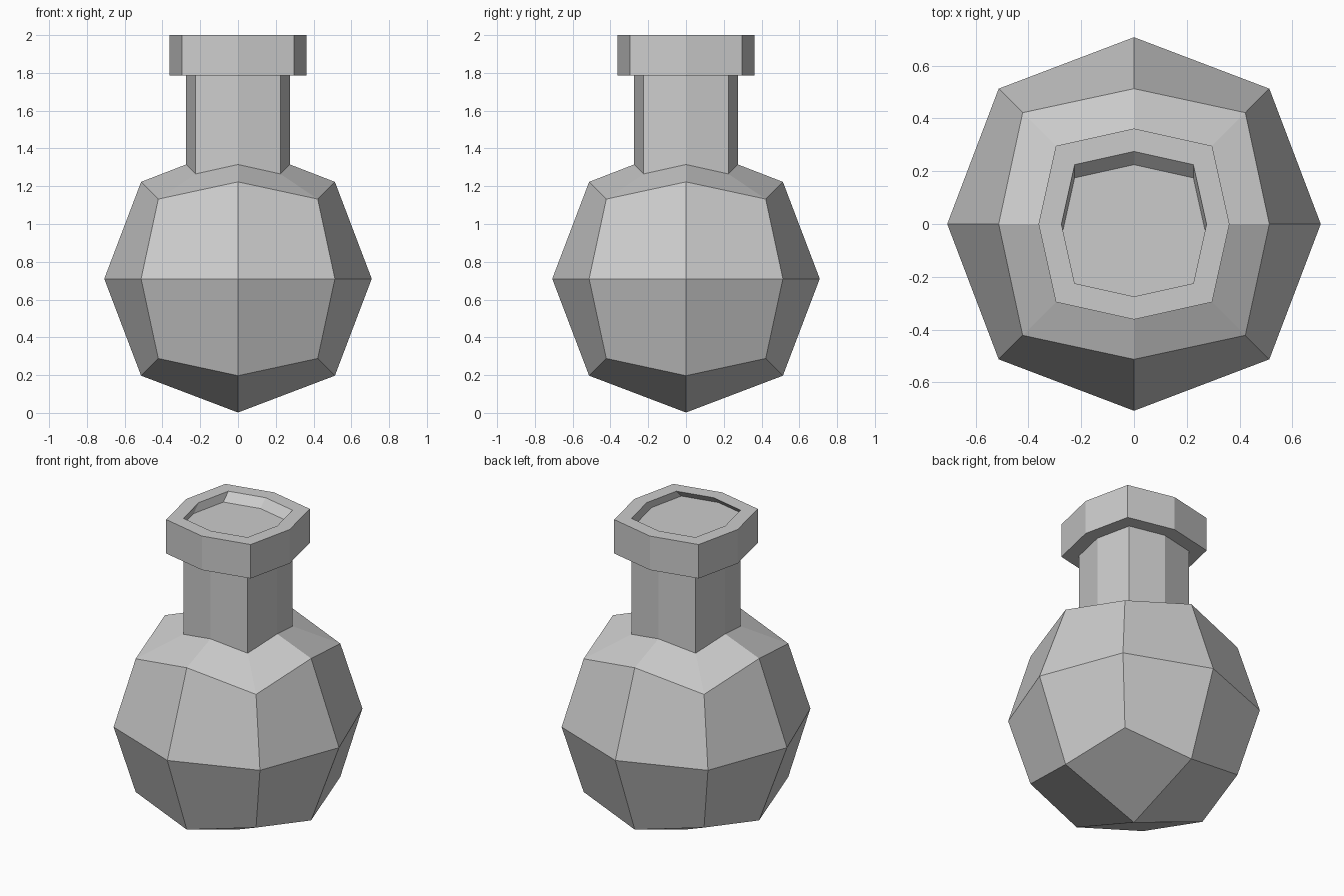
import bpy
import bmesh
import math

cube = bpy.data.objects.get("Cube")
if cube:
    bpy.data.objects.remove(cube, do_unlink=True)

# Single plain grey material
GREY = (0.6, 0.6, 0.6, 1.0)
mat = bpy.data.materials.new("plain grey")
mat.use_nodes = True
mat.diffuse_color = GREY
mat.node_tree.nodes["Principled BSDF"].inputs["Base Color"].default_value = GREY

CENTRE = 0.71
NECK = (0.275, 0.225)   # reach of the axis points, coordinate of the corner points
RIM = (0.362, 0.296)
RIM_BASE, TOP = 1.785, 2.0


def finish(bm, name):
    mesh = bpy.data.meshes.new(name)
    bm.to_mesh(mesh)
    bm.free()
    mesh.materials.append(mat)
    obj = bpy.data.objects.new(name, mesh)
    bpy.context.collection.objects.link(obj)
    return obj


def ring(bm, size, z_axis, z_corner=None, dy=0.0):
    """Eight-point squarish loop alternating axis and corner points."""
    axis, corner = size
    z_corner = z_axis if z_corner is None else z_corner
    verts = []
    for i in range(8):
        a = i * math.pi / 4
        r, z = (corner * math.sqrt(2), z_corner) if i % 2 else (axis, z_axis)
        verts.append(bm.verts.new((r * math.cos(a), r * math.sin(a) + dy, z)))
    return verts


def loft(bm, rings):
    for low, high in zip(rings, rings[1:]):
        for i in range(8):
            j = (i + 1) % 8
            bm.faces.new((low[i], low[j], high[j], high[i]))


# Bulb: subdivided cube rounded into a low-poly ball, open at the top
bm = bmesh.new()
bmesh.ops.create_cube(bm, size=2.0)
bmesh.ops.subdivide_edges(bm, edges=bm.edges[:], cuts=1, use_grid_fill=True)
reach = {1: 0.708, 2: 0.513, 3: 0.422}
for v in bm.verts:
    v.co *= reach[sum(abs(c) > 0.5 for c in v.co)]
    v.co.z += CENTRE
top_vert = max(bm.verts, key=lambda v: v.co.z)
bmesh.ops.delete(bm, geom=[top_vert], context='VERTS')

# Shoulder: slopes from the bulb's upper loop to the neck
loft(bm, [ring(bm, (0.513, 0.422), CENTRE + 0.513, CENTRE + 0.422),
          ring(bm, NECK, 1.315, 1.265)])
bmesh.ops.remove_doubles(bm, verts=bm.verts[:], dist=0.002)
finish(bm, "bulb")

# Neck
bm = bmesh.new()
loft(bm, [ring(bm, NECK, 1.315, 1.265), ring(bm, NECK, RIM_BASE)])
finish(bm, "neck")

# Rim with a shallow recess whose floor is shifted forward
bm = bmesh.new()
floor = ring(bm, NECK, TOP - 0.05, dy=-0.05)
loft(bm, [ring(bm, NECK, RIM_BASE), ring(bm, RIM, RIM_BASE),
          ring(bm, RIM, TOP), ring(bm, NECK, TOP), floor])
bm.faces.new(floor)
finish(bm, "rim")
